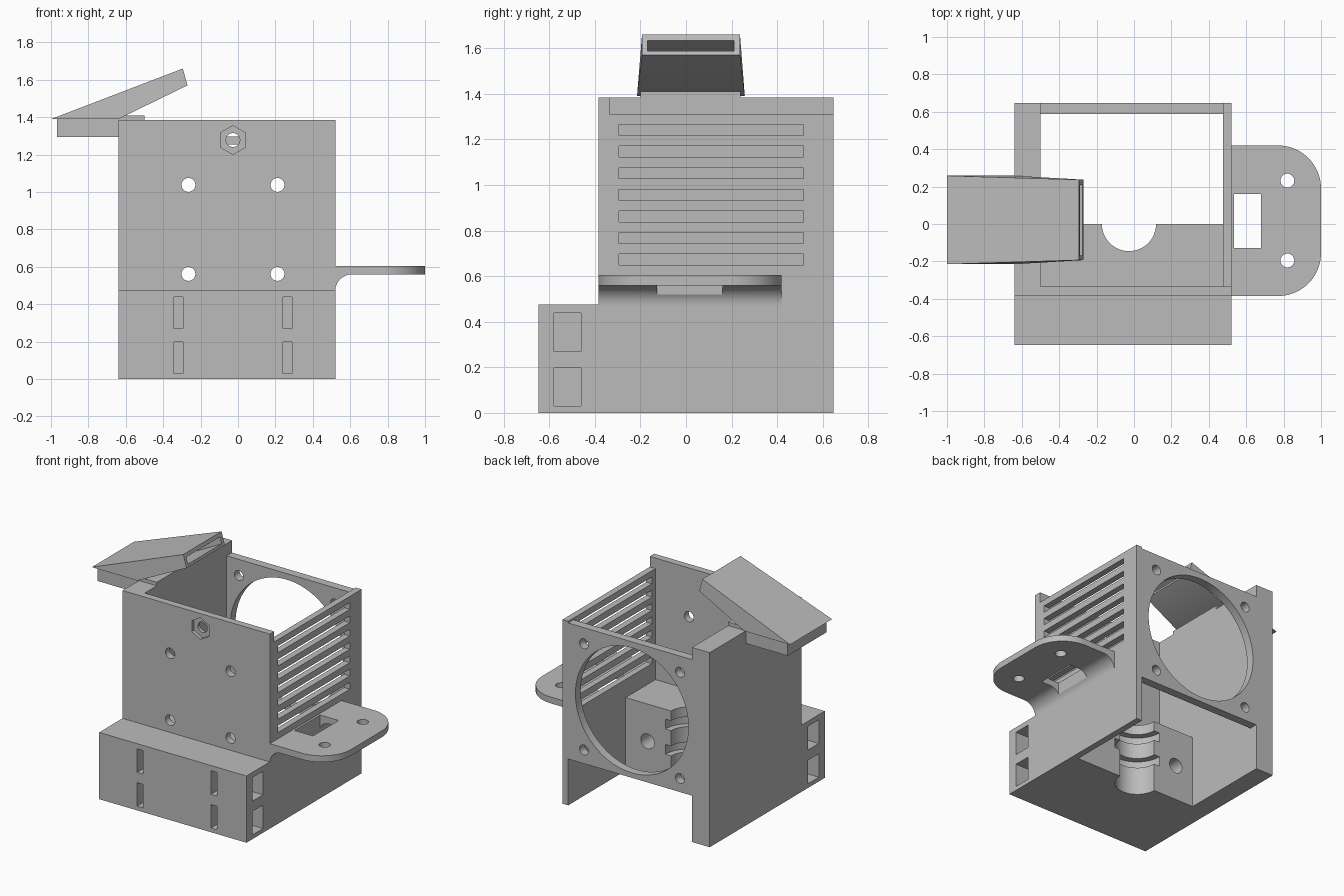
import bpy, bmesh, math

cube = bpy.data.objects.get("Cube")
if cube:
    bpy.data.objects.remove(cube, do_unlink=True)

grey = bpy.data.materials.new("plain grey")
grey.use_nodes = True
grey.diffuse_color = (0.5, 0.5, 0.5, 1)
grey.node_tree.nodes["Principled BSDF"].inputs["Base Color"].default_value = (0.5, 0.5, 0.5, 1)


def loft(name, lower, upper):
    """Solid between two matching loops of 3D points."""
    bm = bmesh.new()
    a = [bm.verts.new(p) for p in lower]
    b = [bm.verts.new(p) for p in upper]
    bm.faces.new(a)
    bm.faces.new(b)
    n = len(a)
    for i in range(n):
        j = (i + 1) % n
        bm.faces.new((a[i], a[j], b[j], b[i]))
    bmesh.ops.recalc_face_normals(bm, faces=bm.faces)
    mesh = bpy.data.meshes.new(name)
    bm.to_mesh(mesh)
    bm.free()
    mesh.materials.append(grey)
    obj = bpy.data.objects.new(name, mesh)
    bpy.context.collection.objects.link(obj)
    return obj


def prism(name, points, axis, start, end):
    """Extrude a 2D outline along an axis."""
    place = {"x": lambda u, v, w: (w, u, v),
             "y": lambda u, v, w: (u, w, v),
             "z": lambda u, v, w: (u, v, w)}[axis]
    return loft(name, [place(u, v, start) for u, v in points],
                [place(u, v, end) for u, v in points])


def box(name, x0, x1, y0, y1, z0, z1):
    return prism(name, [(x0, y0), (x1, y0), (x1, y1), (x0, y1)], "z", z0, z1)


def arc(cx, cy, r, start, end, n):
    return [(cx + r * math.cos(math.radians(start + (end - start) * i / n)),
             cy + r * math.sin(math.radians(start + (end - start) * i / n)))
            for i in range(n + 1)]


def hole(cx, cy, r, axis, start, end, n=48):
    return prism("cutter", arc(cx, cy, r, 90, 450, n)[:-1], axis, start, end)


def cut(obj, cutters):
    for c in cutters:
        mod = obj.modifiers.new("cut", "BOOLEAN")
        mod.operation = "DIFFERENCE"
        mod.solver = "EXACT"
        mod.object = c
    bpy.context.view_layer.update()
    graph = bpy.context.evaluated_depsgraph_get()
    mesh = bpy.data.meshes.new_from_object(obj.evaluated_get(graph))
    obj.modifiers.clear()
    obj.data = mesh
    for c in cutters:
        bpy.data.objects.remove(c, do_unlink=True)


L, R, MID = -0.64, 0.52, -0.027        # outer sides and centre line
IL, IR = -0.5, 0.475                   # inner sides
F, IF, B = -0.385, -0.335, 0.647       # front wall outer and inner, back

# Walls
left_wall = box("left_wall", L, IL, IF, B, 0, 1.385)
right_wall = box("right_wall", IR, R, IF, B, 0, 1.31)
cut(right_wall, [box("cutter", 0.4, 0.6, -0.295, 0.515, z - 0.024, z + 0.024)
                 for z in (0.673 + 0.0947 * i for i in range(7))])

front_wall = box("front_wall", L, R, F, IF, 0, 1.385)
cut(front_wall, [hole(MID + sx * 0.238, 0.8 + sz * 0.238, 0.037, "y", -0.5, -0.2)
                 for sx in (-1, 1) for sz in (-1, 1)]
    + [hole(MID, 1.278, 0.037, "y", -0.5, -0.2),
       hole(MID, 1.278, 0.077, "y", -0.5, F + 0.025, 6)])

back_wall = box("back_wall", IL, IR, 0.587, B, 0.33, 1.298)
cut(back_wall, [hole(MID, 0.81, 0.445, "y", 0.5, 0.8, 96)]
    + [hole(MID + sx * 0.378, 0.805 + sz * 0.378, 0.035, "y", 0.5, 0.8)
       for sx in (-1, 1) for sz in (-1, 1)])

# Inner block with grooved half-round socket and two bolt holes
mount_block = box("mount_block", IL, IR, IF, 0, 0, 0.52)
cut(mount_block, [hole(MID, 0, 0.145, "z", -0.1, 0.7),
                  hole(MID, 0, 0.19, "z", 0.2, 0.27),
                  hole(MID, 0, 0.19, "z", 0.38, 0.45)]
    + [hole(MID + s * 0.33, 0.255, 0.053, "y", -0.3, 0.1) for s in (-1, 1)])

# Front step with side pockets and narrow front slots
front_block = box("front_block", L, R, -0.647, F, 0, 0.475)
cutters = []
for z0, z1 in ((0.03, 0.197), (0.27, 0.438)):
    cutters += [box("cutter", 0.24, 0.7, -0.58, -0.46, z0, z1),
                box("cutter", -0.8, -0.294, -0.58, -0.46, z0, z1),
                box("cutter", 0.24, 0.288, -0.8, -0.5, z0, z1),
                box("cutter", -0.342, -0.294, -0.8, -0.5, z0, z1)]
cut(front_block, cutters)

# Side tab with rounded corners and a filleted underside
outline = ([(R, F)] + arc(0.77, F + 0.23, 0.23, -90, 0, 20)
           + arc(0.77, 0.19, 0.23, 0, 90, 20) + [(R, 0.42)])
side_tab = prism("side_tab", outline, "z", 0.56, 0.605)
cut(side_tab, [hole(0.82, 0.232, 0.037, "z", 0.4, 0.8),
               hole(0.82, -0.195, 0.037, "z", 0.4, 0.8),
               box("cutter", 0.535, 0.68, -0.128, 0.16, 0.4, 0.8)])
tab_fillet = prism("tab_fillet", [(R, 0.56)] + arc(0.61, 0.47, 0.09, 180, 90, 16), "y", F, 0.42)
cut(tab_fillet, [box("cutter", 0.535, 0.68, -0.128, 0.16, 0.4, 0.8)])

# Duct collar beside and on top of the left wall
collar = prism("duct_collar", [(-0.968, 1.295), (L, 1.295), (L, 1.385), (IL, 1.385),
                               (IL, 1.41), (L, 1.41), (L, 1.39), (-0.968, 1.39)],
               "y", -0.2, 0.24)
cut(collar, [box("cutter", -0.93, -0.67, -0.165, 0.205, 1.2, 1.5)])


# Slanted duct, tapering from the collar to a slot outlet
def ring(p, q, y0, y1):
    return [(p[0], y0, p[1]), (p[0], y1, p[1]), (q[0], y1, q[1]), (q[0], y0, q[1])]


duct = loft("duct_hood", ring((-1, 1.39), (L, 1.39), -0.215, 0.258),
            ring((-0.295, 1.66), (-0.27, 1.57), -0.193, 0.237))
cut(duct, [loft("cutter", ring((-0.93, 1.38), (-0.67, 1.38), -0.165, 0.205),
                ring((-0.259, 1.646), (-0.248, 1.602), -0.17, 0.21))])

# Smooth the round holes and keep the edges sharp
bpy.ops.object.select_all(action="DESELECT")
for obj in (left_wall, right_wall, front_wall, back_wall, mount_block, front_block,
            side_tab, tab_fillet, collar, duct):
    obj.select_set(True)
    bpy.context.view_layer.objects.active = obj
bpy.ops.object.shade_smooth_by_angle(angle=math.radians(30))
